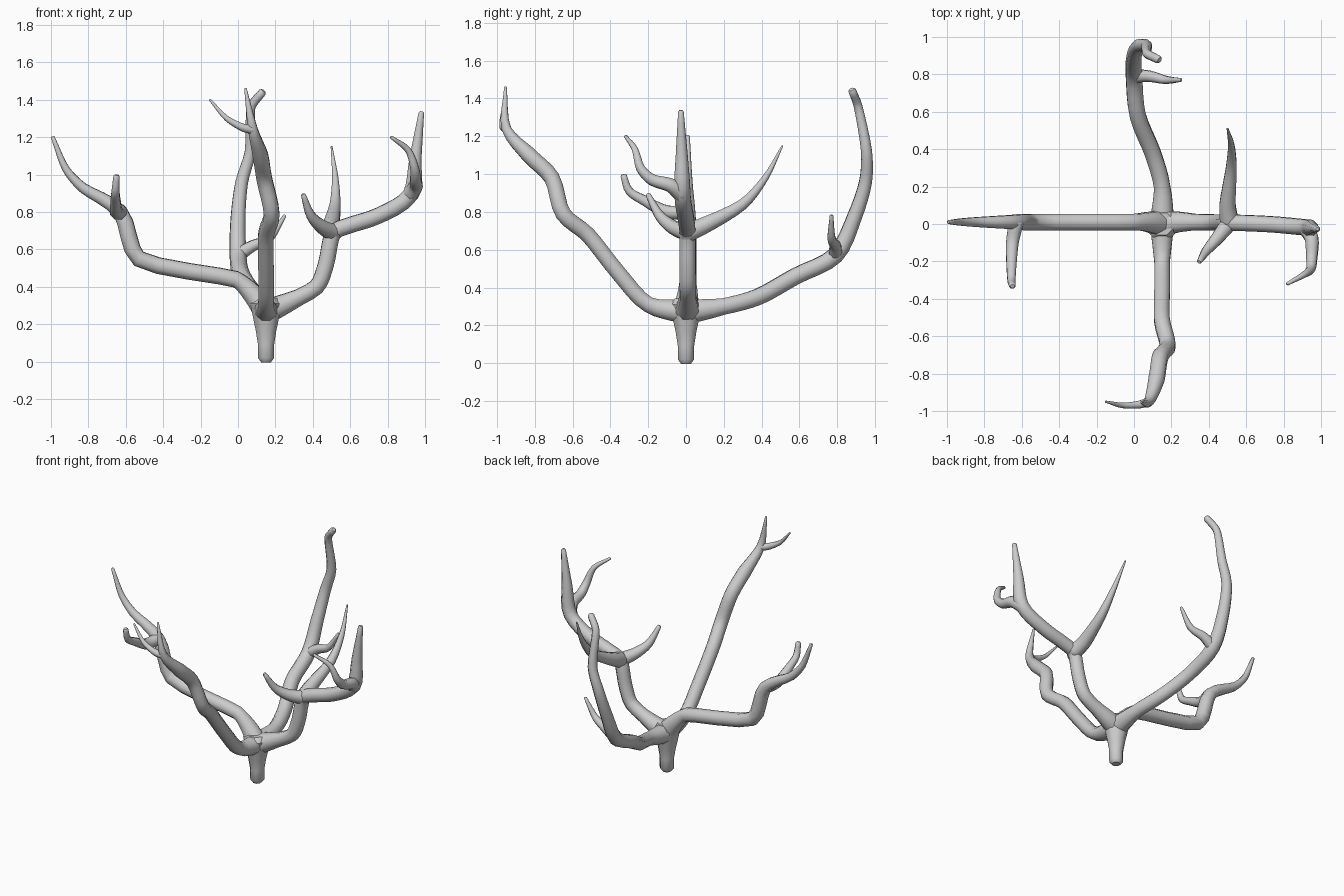
import bpy, bmesh, math
from mathutils import Vector

cube = bpy.data.objects.get("Cube")
if cube:
    bpy.data.objects.remove(cube)

SIDES = 8
STEPS = 4
CROWN = Vector((.15, 0, .27))

bark = bpy.data.materials.new("plain grey")
bark.use_nodes = True
grey = (.6, .6, .6, 1)
bark.diffuse_color = grey
bark.node_tree.nodes["Principled BSDF"].inputs["Base Color"].default_value = grey


def smooth_path(corners):
    """Round the corners of a path while still passing through each of them."""
    legs = [end - start for start, end in zip(corners, corners[1:])]
    slopes = [legs[0]]
    for before, after in zip(legs, legs[1:]):
        direction = (before.normalized() + after.normalized()) / 2
        slopes.append(direction * min(before.length, after.length))
    slopes.append(legs[-1])
    path = []
    for start, leg, leave, arrive in zip(corners, legs, slopes, slopes[1:]):
        for step in range(STEPS):
            t = step / STEPS
            ease = t * t * (3 - 2 * t)
            path.append(start + leg * ease + leave * t * (1 - t) ** 2
                        - arrive * t * t * (1 - t))
    return path + [corners[-1]]


def tube_radii(path, thick, tip, hold, flare):
    """Flare at the root, stay even up to the hold fraction, then taper."""
    travelled = [0]
    for here, following in zip(path, path[1:]):
        travelled.append(travelled[-1] + (following - here).length)
    radii = []
    for distance in travelled:
        taper = max(0, distance / travelled[-1] - hold) / (1 - hold)
        root = max(0, 1 - distance / .2)
        radii.append(thick + (tip - thick) * taper + flare * root)
    return radii


def limb(name, corners, thick=.04, tip=.01, hold=0, flare=0):
    """Sweep a tapering tube with chamfered ends; return its corner points."""
    corners = [Vector(corner) for corner in corners]
    path = smooth_path(corners)
    radii = tube_radii(path, thick, tip, hold, flare)
    root_cap = path[0] + (path[0] - path[1]).normalized() * radii[0] / 3
    tip_cap = path[-1] + (path[-1] - path[-2]).normalized() * radii[-1] / 2
    path = [root_cap] + path + [tip_cap]
    radii = [radii[0] * .7] + radii + [radii[-1] * .6]

    bm = bmesh.new()
    rings = []
    tangent = (path[1] - path[0]).normalized()
    side = tangent.orthogonal().normalized()
    for index, (centre, radius) in enumerate(zip(path, radii)):
        following = path[min(index + 1, len(path) - 1)]
        turned = (following - path[max(index - 1, 0)]).normalized()
        side = tangent.rotation_difference(turned) @ side
        tangent = turned
        up = tangent.cross(side)
        ring = []
        for corner in range(SIDES):
            angle = math.tau * (corner + .5) / SIDES
            spoke = side * math.cos(angle) + up * math.sin(angle)
            ring.append(bm.verts.new(centre + spoke * radius))
        rings.append(ring)
    for lower, upper in zip(rings, rings[1:]):
        for k in range(SIDES):
            bm.faces.new((lower[k - 1], lower[k], upper[k], upper[k - 1]))
    bm.faces.new(rings[0])
    bm.faces.new(rings[-1])
    bmesh.ops.recalc_face_normals(bm, faces=bm.faces)

    mesh = bpy.data.meshes.new(name)
    bm.to_mesh(mesh)
    bm.free()
    mesh.materials.append(bark)
    branch = bpy.data.objects.new(name, mesh)
    bpy.context.collection.objects.link(branch)
    bpy.ops.object.select_all(action="DESELECT")
    branch.select_set(True)
    bpy.context.view_layer.objects.active = branch
    bpy.ops.object.shade_smooth_by_angle(angle=math.radians(50))
    return corners


def level(*outline):
    """Side-to-side limb rooted in the crown, its left end drifting forward."""
    return [CROWN] + [(x, .01 - .04 * max(0, x) ** 4, z) for x, z in outline]


# Short trunk, widening upward into the crown of limbs
limb("trunk", [CROWN + Vector((0, 0, .04)), (.15, 0, .02)],
     thick=.047, tip=.047, flare=.045)

# Right limb: a long nearly level run, then an upturned end
right = limb("right_limb",
             level((.08, .36), (-.01, .44), (-.53, .55), (-.63, .8), (-.83, .93),
                   (-.92, 1.03), (-.99, 1.2)),
             thick=.047, tip=.011, hold=.6, flare=.025)
limb("right_twig", [right[4], (-.65, -.1, .8), (-.655, -.22, .86), (-.655, -.3, .91),
                    (-.65, -.33, .99)], thick=.043, tip=.018)

# Left limb: rises in steps and carries three twigs
left = limb("left_limb",
            level((.23, .3), (.42, .4), (.47, .52), (.51, .69), (.6, .73), (.75, .78),
                  (.92, .89), (.95, 1.1), (.98, 1.33)),
            thick=.046, tip=.016, hold=.75, flare=.025)
limb("left_back_twig", [left[4], (.5, .1, .73), (.52, .3, .84), (.52, .42, .98), (.5, .51, 1.15)],
     thick=.054, tip=.005)
limb("left_front_twig", [left[4], (.45, -.07, .72), (.39, -.14, .78), (.35, -.2, .89)],
     thick=.048, tip=.014)
limb("left_outer_twig", [left[7], (.95, -.08, .94), (.95, -.18, .97), (.945, -.24, 1.03),
                         (.91, -.27, 1.13), (.82, -.32, 1.2)], thick=.045, tip=.009)

# Front limb: stepped and wavering, ending in a fork
front = limb("front_limb",
             [CROWN, (.15, -.2, .31), (.15, -.36, .48), (.15, -.52, .68), (.18, -.65, .79),
              (.14, -.71, .98), (.12, -.83, 1.1), (.08, -.95, 1.24), (.04, -.955, 1.46)],
             thick=.045, tip=.007, hold=.75, flare=.025)
limb("front_twig", [front[7], (.03, -.965, 1.25), (-.06, -.97, 1.3), (-.15, -.95, 1.4)],
     thick=.026, tip=.006)

# Back limb: sweeps outward low, then curls upright
back = limb("back_limb",
            [CROWN, (.15, .2, .3), (.1, .38, .35), (.02, .58, .46), (0, .79, .57),
             (0, .89, .77), (.02, .95, .96), (.065, .955, 1.12), (.07, .91, 1.36),
             (.13, .88, 1.44)],
            thick=.047, tip=.022, hold=.5, flare=.025)
limb("back_twig", [back[4], (.08, .79, .62), (.17, .77, .66), (.25, .77, .78)])
